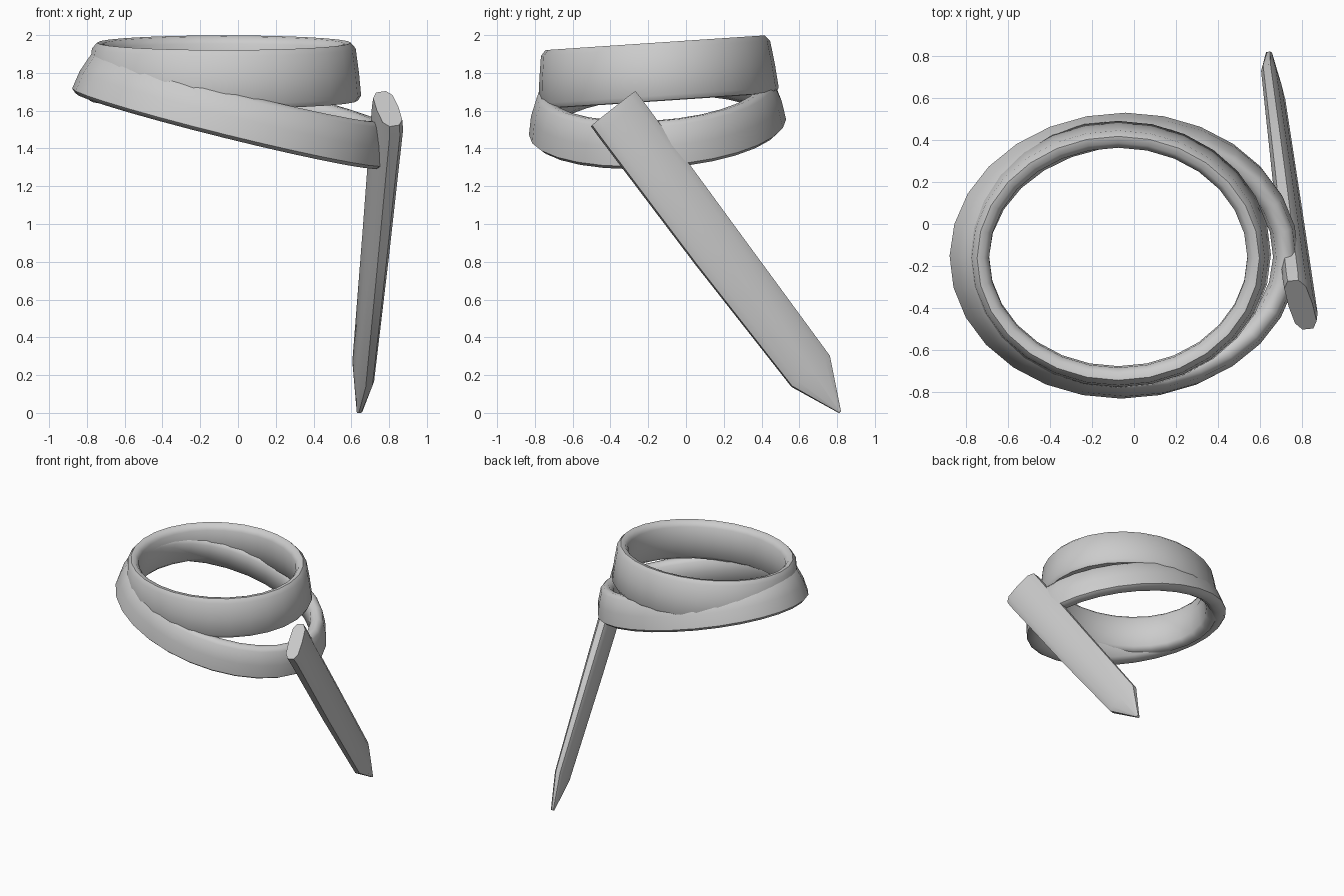
import bpy, bmesh
from math import cos, sin, pi, radians
from mathutils import Vector, Matrix

if "Cube" in bpy.data.objects:
    bpy.data.objects.remove(bpy.data.objects["Cube"])


def make_object(name, bm, angle):
    bmesh.ops.recalc_face_normals(bm, faces=bm.faces)
    mesh = bpy.data.meshes.new(name)
    bm.to_mesh(mesh)
    bm.free()
    ob = bpy.data.objects.new(name, mesh)
    bpy.context.collection.objects.link(ob)
    bpy.ops.object.select_all(action='DESELECT')
    ob.select_set(True)
    bpy.context.view_layer.objects.active = ob
    bpy.ops.object.shade_smooth_by_angle(angle=radians(angle))
    return ob


def bridge(bm, a, b):
    n = len(a)
    for i in range(n):
        j = (i + 1) % n
        bm.faces.new((a[i], a[j], b[j], b[i]))


def ring(name, centre, axis, rx, ry, section, n=28):
    """Sweep a section (radial offset, height) round an ellipse, tilted to axis."""
    w = Vector(axis).normalized()
    u = Vector((w.z, 0, -w.x)).normalized()
    v = w.cross(u)
    c = Vector(centre)
    bm = bmesh.new()
    loops = []
    for i in range(n):
        t = 2 * pi * i / n
        loops.append([bm.verts.new(c + u * (rx + r) * cos(t) + v * (ry + r) * sin(t) + w * h)
                      for r, h in section])
    for i in range(n):
        bridge(bm, loops[i], loops[(i + 1) % n])
    return make_object(name, bm, 50)


# upper band, tilted slightly towards the front
ring("upper_band", (-0.075, -0.153, 1.805), (0, -0.067, 1), 0.70, 0.61,
     [(0.027, -0.125), (0.015, 0.0), (-0.002, 0.125), (-0.028, 0.155), (-0.06, 0.15),
      (-0.085, 0.115), (-0.085, 0.0), (-0.072, -0.125), (-0.04, -0.155), (0.01, -0.152)])

# lower band, hanging down towards the right and flaring outwards
ring("lower_band", (-0.027, -0.157, 1.61), (0.24, -0.062, 0.97), 0.81, 0.64,
     [(0.042, -0.10), (0.025, 0.0), (-0.012, 0.10), (-0.04, 0.122), (-0.075, 0.118),
      (-0.105, 0.085), (-0.10, 0.0), (-0.075, -0.095), (-0.04, -0.122), (0.02, -0.12)])

# hanging strap end: (upper edge, lower edge, half thickness) at each station
stations = [
    ((0.757, -0.27, 1.70), (0.828, -0.50, 1.52), 0.058),
    ((0.753, -0.235, 1.655), (0.830, -0.46, 1.465), 0.062),
    ((0.695, 0.26, 0.98), (0.762, 0.05, 0.79), 0.052),
    ((0.632, 0.76, 0.30), (0.694, 0.56, 0.14), 0.040),
    ((0.640, 0.82, 0.008), (0.646, 0.81, 0.0), 0.014),
]
profile = [(1, 0.45), (0.72, 0.9), (0, 1), (-0.72, 0.9), (-1, 0.45),
           (-1, -0.45), (-0.72, -0.9), (0, -1), (0.72, -0.9), (1, -0.45)]
nrm = Vector((1, 0.1, 0.15)).normalized()
bm = bmesh.new()
loops = []
for a, b, t in stations:
    a, b = Vector(a), Vector(b)
    mid, half = (a + b) / 2, (a - b) / 2
    loops.append([bm.verts.new(mid + half * p + nrm * t * q) for p, q in profile])
for l0, l1 in zip(loops, loops[1:]):
    bridge(bm, l0, l1)
bm.faces.new(loops[0])
bm.faces.new(loops[-1])
make_object("hanging_strap", bm, 40)
